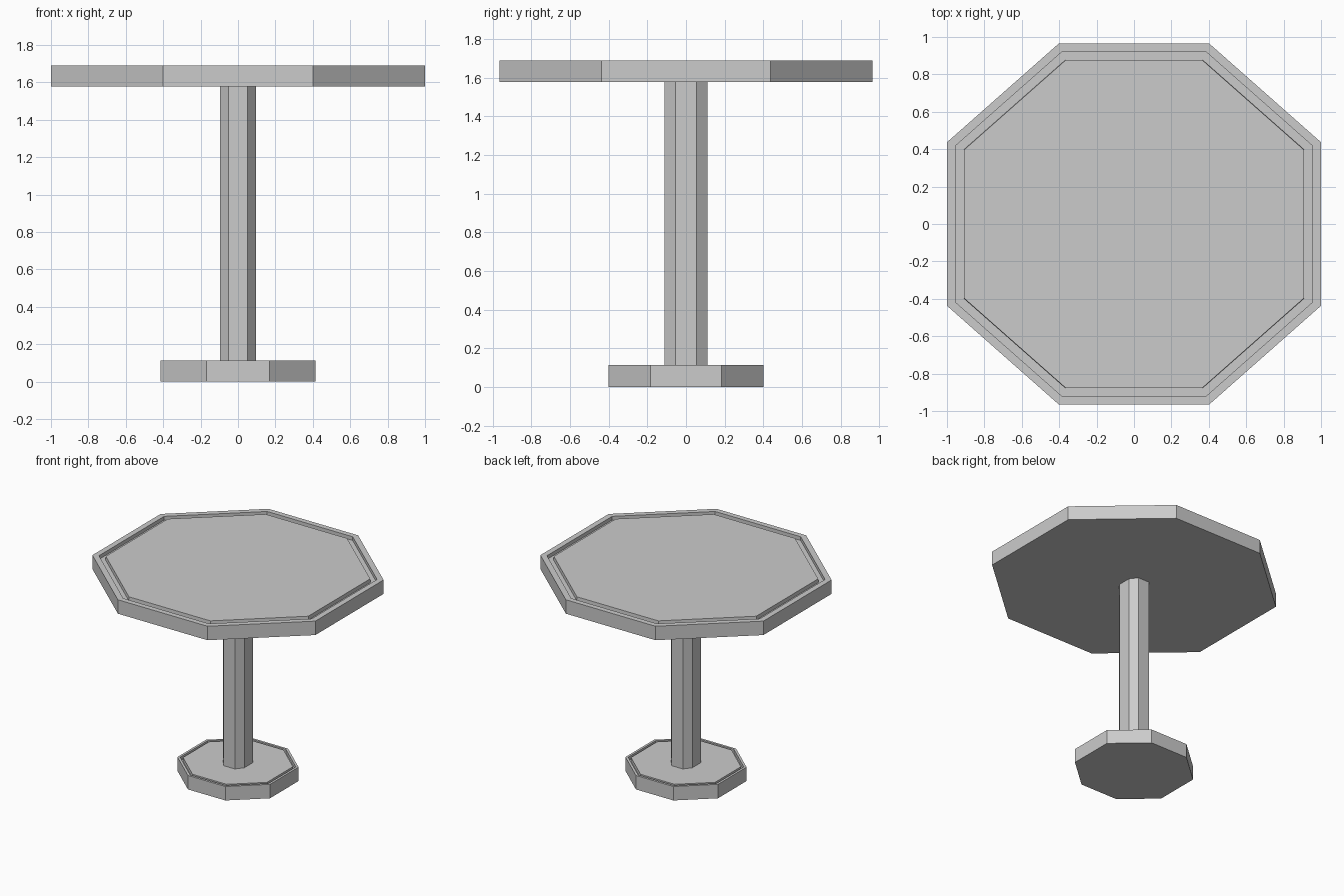
import bpy, bmesh

if "Cube" in bpy.data.objects:
    bpy.data.objects.remove(bpy.data.objects["Cube"])


def octagon(bm, hx, hy, cx, cy, z, s=1.0):
    """Ring of eight vertices: half sizes hx, hy; flat sides end at cx, cy."""
    pts = [(cx, -hy), (hx, -cy), (hx, cy), (cx, hy),
           (-cx, hy), (-hx, cy), (-hx, -cy), (-cx, -hy)]
    return [bm.verts.new((x * s, y * s, z)) for x, y in pts]


def loft(name, shape, levels):
    """Join stacked octagon rings given as (z, scale) and cap both ends."""
    bm = bmesh.new()
    rings = [octagon(bm, *shape, z, s) for z, s in levels]
    for a, b in zip(rings, rings[1:]):
        for i in range(8):
            j = (i + 1) % 8
            bm.faces.new((a[i], a[j], b[j], b[i]))
    bm.faces.new(rings[0][::-1])
    bm.faces.new(rings[-1])
    bmesh.ops.recalc_face_normals(bm, faces=bm.faces)
    mesh = bpy.data.meshes.new(name)
    bm.to_mesh(mesh)
    bm.free()
    obj = bpy.data.objects.new(name, mesh)
    bpy.context.collection.objects.link(obj)
    return obj


def grooved_slab(name, shape, z0, z1, depth=0.03):
    """Slab with a raised rim, a sunken groove and a flush centre panel."""
    return loft(name, shape, [(z0, 1), (z1, 1), (z1, 0.955), (z1 - depth, 0.955),
                              (z1 - depth, 0.91), (z1, 0.908)])


# Table top and matching smaller foot
grooved_slab("table_top", (1.0, 0.965, 0.402, 0.437), 1.577, 1.69)
grooved_slab("base", (0.415, 0.402, 0.168, 0.183), 0.0, 0.113)

# Octagonal column
loft("column", (0.095, 0.112, 0.05, 0.055), [(0.113, 1), (1.577, 1)])
